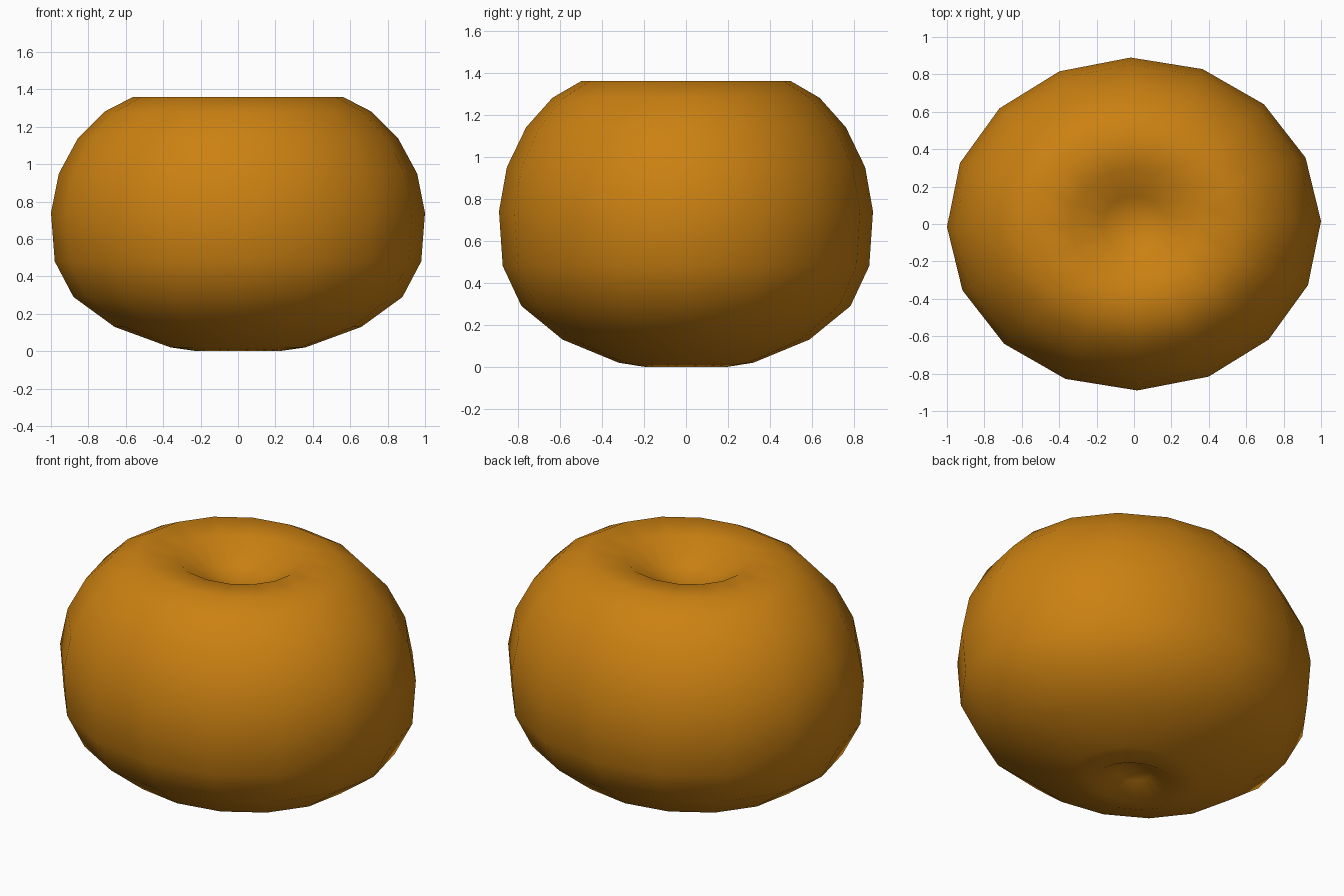
import bpy, bmesh, math

if "Cube" in bpy.data.objects:
    bpy.data.objects.remove(bpy.data.objects["Cube"])

# Lathe profile (radius, height), from the underside dimple up to the top dimple
PROFILE = [(0.10, 0.06), (0.22, 0.0), (0.36, 0.02), (0.66, 0.13), (0.88, 0.29),
           (0.98, 0.48), (1.0, 0.74), (0.958, 0.95), (0.855, 1.14), (0.715, 1.28),
           (0.56, 1.36), (0.34, 1.345), (0.17, 1.24)]
BOTTOM_Z, TOP_Z = 0.08, 1.19
SIDES, DEPTH, TURN = 16, 0.89, math.radians(1.0)

skin = bpy.data.materials.new("orange skin")
skin.diffuse_color = (0.60, 0.22, 0.006, 1)
skin.use_nodes = True
skin.node_tree.nodes["Principled BSDF"].inputs["Base Color"].default_value = skin.diffuse_color

# Squashed fruit body
bm = bmesh.new()
rings = []
for r, z in PROFILE:
    ring = []
    for i in range(SIDES):
        a = TURN + math.tau * i / SIDES
        ring.append(bm.verts.new((r * math.cos(a), DEPTH * r * math.sin(a), z)))
    rings.append(ring)
bottom = bm.verts.new((0, 0, BOTTOM_Z))
top = bm.verts.new((0, 0, TOP_Z))
for i in range(SIDES):
    j = (i + 1) % SIDES
    bm.faces.new((bottom, rings[0][j], rings[0][i]))
    for lo, hi in zip(rings, rings[1:]):
        bm.faces.new((lo[i], lo[j], hi[j], hi[i]))
    bm.faces.new((top, rings[-1][i], rings[-1][j]))
for f in bm.faces:
    f.smooth = True
mesh = bpy.data.meshes.new("fruit_body")
bm.to_mesh(mesh)
bm.free()
mesh.materials.append(skin)
body = bpy.data.objects.new("fruit_body", mesh)
bpy.context.collection.objects.link(body)
